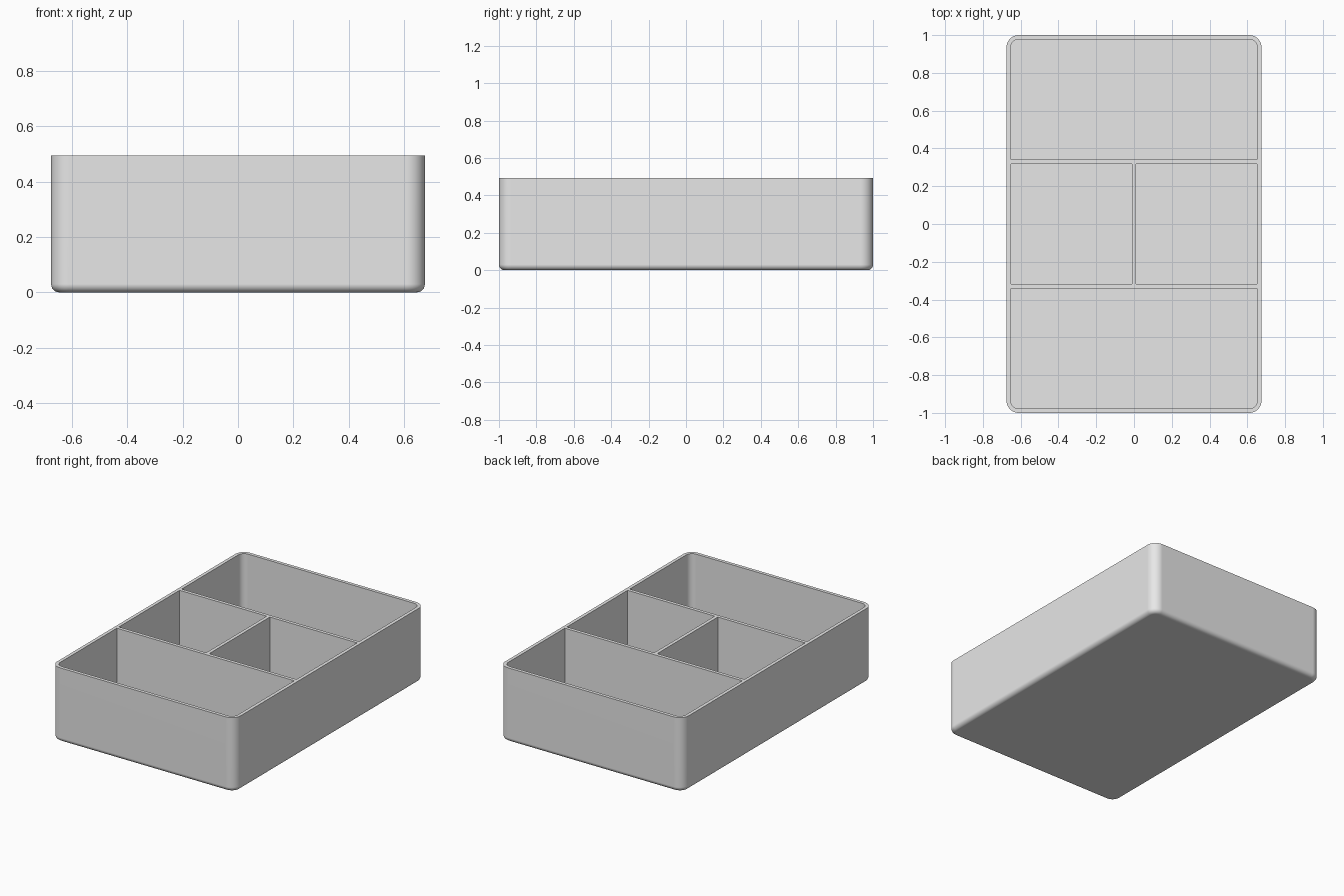
import bpy
import bmesh
from mathutils import Matrix, Vector

cube = bpy.data.objects.get("Cube")
if cube:
    bpy.data.objects.remove(cube)

WIDTH, LENGTH, HEIGHT = 1.35, 2.0, 0.494
WALL = 0.0225
CORNER, BASE_ROUND = 0.065, 0.03

grey = bpy.data.materials.new("light_grey")
grey.use_nodes = True
grey.diffuse_color = (0.8, 0.8, 0.8, 1)
grey.node_tree.nodes["Principled BSDF"].inputs["Base Color"].default_value = grey.diffuse_color


def add_block(bm, low, high):
    """Add a box spanning two opposite corners and return its edges."""
    low, high = Vector(low), Vector(high)
    matrix = Matrix.Translation((low + high) / 2) @ Matrix.Diagonal((*(high - low), 1))
    verts = bmesh.ops.create_cube(bm, size=1, matrix=matrix)["verts"]
    return list({e for v in verts for e in v.link_edges})


def is_vertical(edge):
    a, b = (v.co for v in edge.verts)
    return (a - b).xy.length < 1e-4


def round_edges(bm, edges, radius, segments):
    bmesh.ops.bevel(bm, geom=edges, offset=radius, offset_type='OFFSET',
                    segments=segments, profile=0.5, affect='EDGES')


def make_object(name, bm):
    mesh = bpy.data.meshes.new(name)
    bmesh.ops.recalc_face_normals(bm, faces=bm.faces)
    bm.to_mesh(mesh)
    bm.free()
    mesh.materials.append(grey)
    obj = bpy.data.objects.new(name, mesh)
    bpy.context.collection.objects.link(obj)
    return obj


# Outer body: rounded upright corners, then a softened bottom rim
bm = bmesh.new()
edges = add_block(bm, (-WIDTH / 2, -LENGTH / 2, 0), (WIDTH / 2, LENGTH / 2, HEIGHT))
round_edges(bm, [e for e in edges if is_vertical(e)], CORNER, 10)
bottom = [e for e in bm.edges if all(v.co.z < 1e-4 for v in e.verts)]
round_edges(bm, bottom, BASE_ROUND, 6)
tray = make_object("divided_tray", bm)

# Compartments: full-width rows front and back, a split row in the middle
half_x, half_y = WIDTH / 2 - WALL, LENGTH / 2 - WALL
row = (LENGTH - 4 * WALL) / 3
bm = bmesh.new()
outer_corners = []
for index in range(3):
    y0 = -half_y + index * (row + WALL)
    if index == 1:
        spans = [(-half_x, -WALL / 2), (WALL / 2, half_x)]
    else:
        spans = [(-half_x, half_x)]
    for x0, x1 in spans:
        edges = add_block(bm, (x0, y0, WALL), (x1, y0 + row, HEIGHT + 0.1))
        outer_corners += [e for e in edges if is_vertical(e)
                          and abs(e.verts[0].co.y) > half_y - 1e-3]
round_edges(bm, outer_corners, CORNER - WALL, 8)
pockets = make_object("compartment_cutter", bm)
pockets.hide_render = True

# Hollow the body and discard the cutter
bpy.ops.object.select_all(action='DESELECT')
bpy.context.view_layer.objects.active = tray
tray.select_set(True)
hollow = tray.modifiers.new("hollow", 'BOOLEAN')
hollow.operation = 'DIFFERENCE'
hollow.solver = 'EXACT'
hollow.object = pockets
bpy.ops.object.modifier_apply(modifier=hollow.name)
bpy.data.objects.remove(pockets)

# Smooth rounded corners, flat walls and crisp rims
bpy.ops.object.shade_smooth_by_angle(angle=0.6)
weighted = tray.modifiers.new("flat_walls", 'WEIGHTED_NORMAL')
weighted.keep_sharp = True
